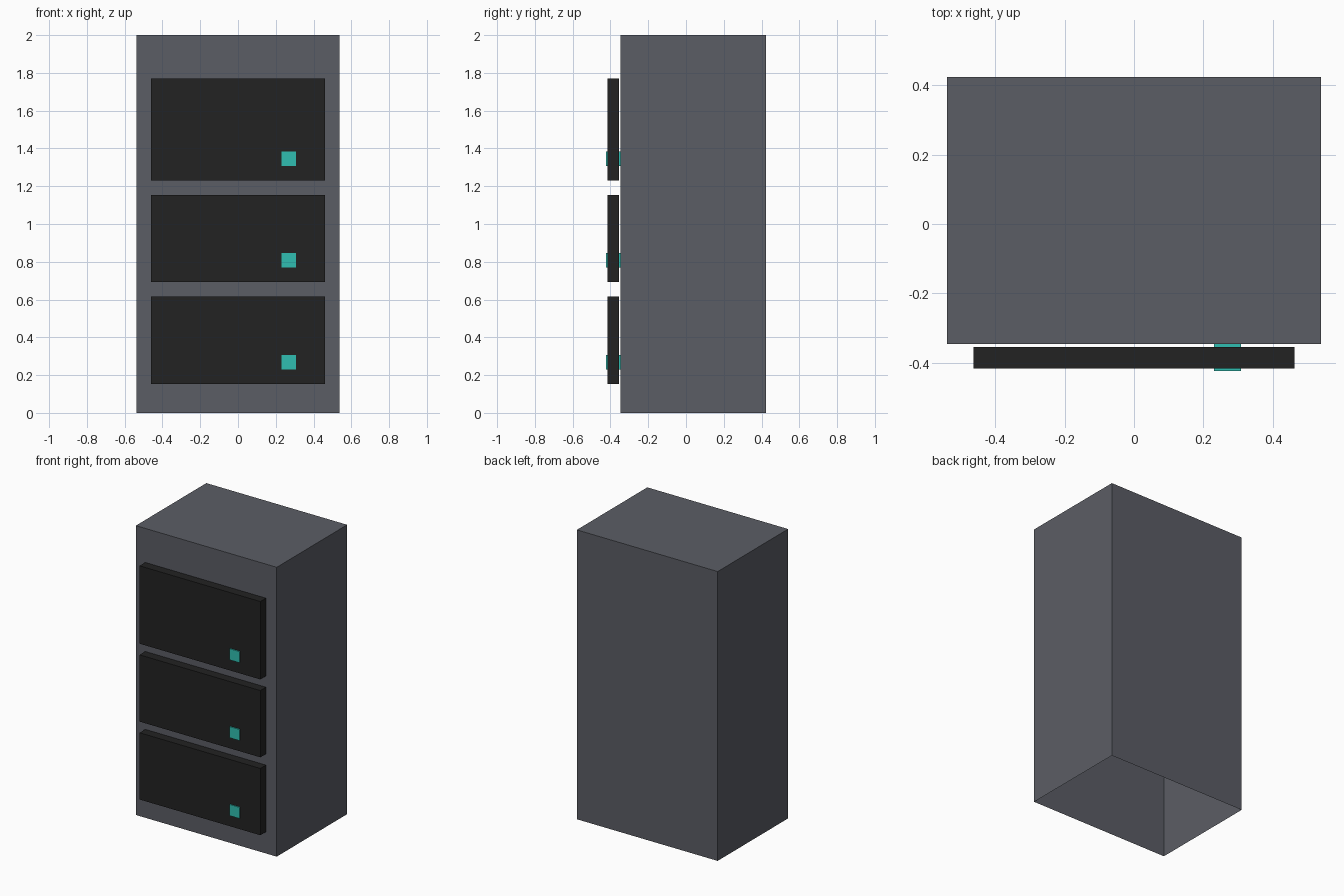
import bpy
import bmesh
from mathutils import Vector

if "Cube" in bpy.data.objects:
    bpy.data.objects.remove(bpy.data.objects["Cube"])

U = 2 / 13  # half of this is one design unit: the cabinet is 26 units tall
U = U / 2


def material(name, rgb):
    m = bpy.data.materials.new(name)
    m.diffuse_color = (*rgb, 1)
    m.use_nodes = True
    m.node_tree.nodes["Principled BSDF"].inputs["Base Color"].default_value = m.diffuse_color
    return m


GREY = material("slate grey", (0.105, 0.110, 0.130))
BLACK = material("charcoal", (0.016, 0.016, 0.016))
TEAL = material("teal", (0.030, 0.515, 0.440))


def box(name, x, y, z, mat, open_side=None):
    """Box from (min, max) ranges in design units; open_side drops one face."""
    bm = bmesh.new()
    bmesh.ops.create_cube(bm, size=1)
    if open_side:
        bm.normal_update()
        gone = [f for f in bm.faces if f.normal.dot(Vector(open_side)) > 0.9]
        bmesh.ops.delete(bm, geom=gone, context='FACES')
    for v in bm.verts:
        v.co = [U * (r[0] + (c + 0.5) * (r[1] - r[0]))
                for r, c in zip((x, y, z), v.co)]
    mesh = bpy.data.meshes.new(name)
    bm.to_mesh(mesh)
    bm.free()
    mesh.materials.append(mat)
    obj = bpy.data.objects.new(name, mesh)
    bpy.context.collection.objects.link(obj)
    return obj


# Cabinet shell, open underneath
box("cabinet", (-7, 7), (-4.5, 5.5), (0, 26), GREY, (0, 0, -1))

# Drawer fronts, each with a square handle reaching back to the cabinet
for label, bottom, top in (("lower", 2, 8), ("middle", 9, 15), ("upper", 16, 23)):
    box(label + "_drawer", (-6, 6), (-5.4, -4.6), (bottom, top), BLACK)
    box(label + "_handle", (3, 4), (-5.5, -4.5), (bottom + 1, bottom + 2),
        TEAL, (0, 1, 0))
